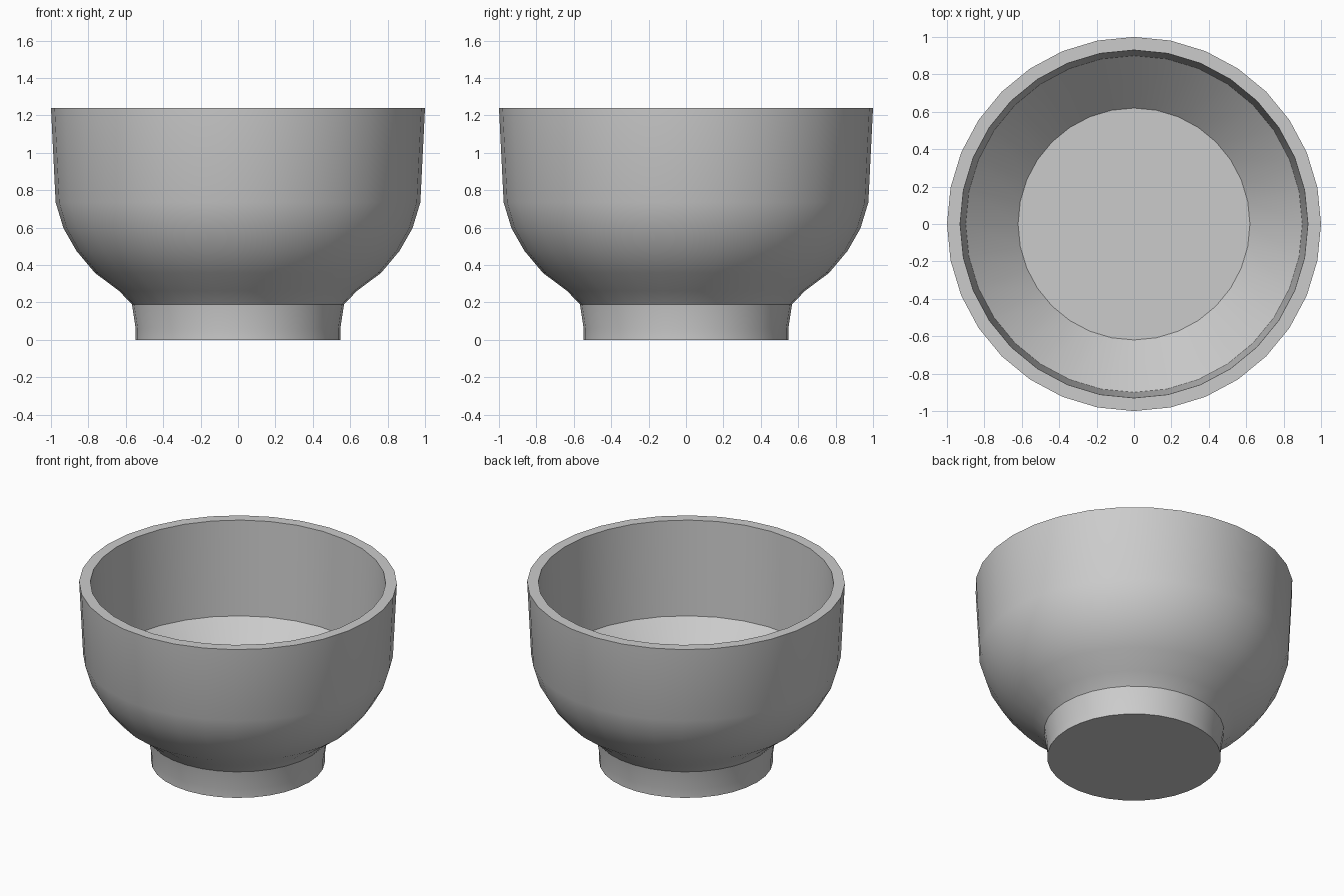
import bpy, bmesh, math
from mathutils import Vector

if "Cube" in bpy.data.objects:
    bpy.data.objects.remove(bpy.data.objects["Cube"])

SIDES = 32


def lathe(name, profile):
    """Spin an (r, z) profile around z and cap both ends."""
    bm = bmesh.new()
    rings = [[bm.verts.new((r * math.cos(2 * math.pi * i / SIDES),
                            r * math.sin(2 * math.pi * i / SIDES), z))
              for i in range(SIDES)] for r, z in profile]
    for a, b in zip(rings, rings[1:]):
        for i in range(SIDES):
            j = (i + 1) % SIDES
            bm.faces.new((a[i], a[j], b[j], b[i]))
    bm.faces.new(rings[0][::-1])
    bm.faces.new(rings[-1])
    mesh = bpy.data.meshes.new(name)
    bm.to_mesh(mesh)
    bm.free()
    obj = bpy.data.objects.new(name, mesh)
    bpy.context.collection.objects.link(obj)
    bpy.context.view_layer.objects.active = obj
    obj.select_set(True)
    bpy.ops.object.shade_smooth_by_angle(angle=math.radians(30))
    return obj


# Foot and outer wall, from the ground up to the rim
outer = [(0.547, 0), (0.547, 0.06), (0.567, 0.19), (0.636, 0.262),
         (0.765, 0.358), (0.864, 0.476), (0.933, 0.597), (0.975, 0.735),
         (1.0, 1.241)]
# Inner wall, sloped lower part and flat floor
inner = [(0.93, 1.241), (0.9, 0.59), (0.62, 0.31)]
lathe("bowl", outer + inner)
